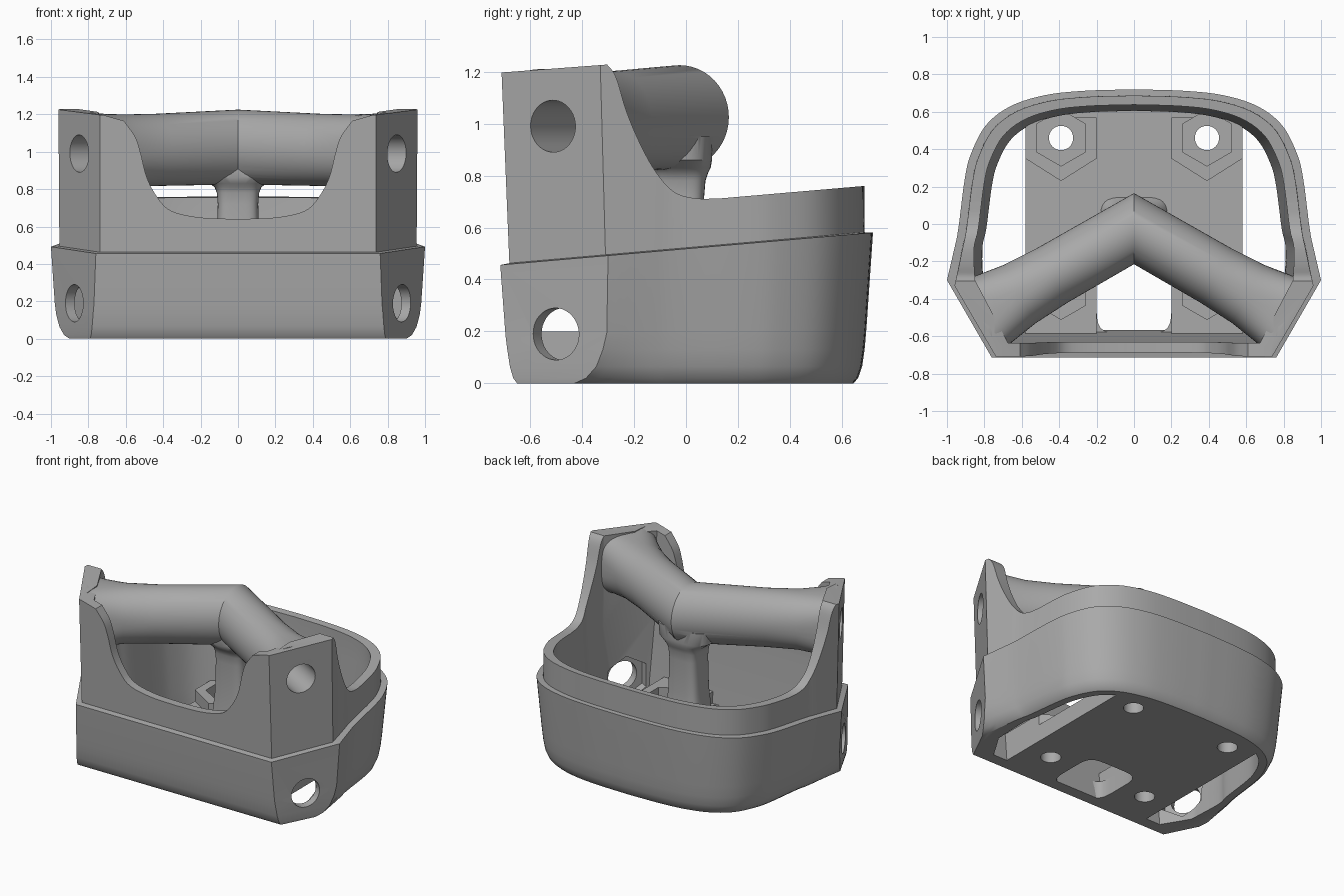
import bpy, bmesh, math
from mathutils import Vector

old = bpy.data.objects.get("Cube")
if old:
    bpy.data.objects.remove(old)

grey = bpy.data.materials.new("plain_grey")
grey.use_nodes = True
grey.diffuse_color = (0.4, 0.4, 0.4, 1)
grey.node_tree.nodes["Principled BSDF"].inputs["Base Color"].default_value = grey.diffuse_color


def loft(name, rings):
    """Closed solid skinned through rings that share one point count."""
    bm = bmesh.new()
    loops = [[bm.verts.new(p) for p in ring] for ring in rings]
    for a, b in zip(loops, loops[1:]):
        for i in range(len(a)):
            j = (i + 1) % len(a)
            bm.faces.new((a[i], a[j], b[j], b[i]))
    bm.faces.new(loops[0])
    bm.faces.new(loops[-1])
    bmesh.ops.recalc_face_normals(bm, faces=bm.faces)
    mesh = bpy.data.meshes.new(name)
    bm.to_mesh(mesh)
    bm.free()
    mesh.materials.append(grey)
    ob = bpy.data.objects.new(name, mesh)
    bpy.context.scene.collection.objects.link(ob)
    return ob


def combine(target, tool, operation="DIFFERENCE"):
    mod = target.modifiers.new("combine", "BOOLEAN")
    mod.operation, mod.solver, mod.object = operation, "EXACT", tool
    bpy.context.view_layer.objects.active = target
    bpy.ops.object.modifier_apply(modifier=mod.name)


def discard(*tools):
    for tool in tools:
        bpy.data.objects.remove(tool)


def smooth_path(pts, steps=5):
    """Catmull-Rom curve through the points."""
    v = [Vector(p) for p in pts]
    v = [2 * v[0] - v[1]] + v + [2 * v[-1] - v[-2]]
    out = []
    for a, b, c, d in zip(v, v[1:], v[2:], v[3:]):
        for k in range(steps):
            t = k / steps
            out.append(0.5 * (2 * b + (c - a) * t + (2 * a - 5 * b + 4 * c - d) * t * t
                              + (3 * b - a - 3 * c + d) * t ** 3))
    return out + [v[-2]]


SIDE = [(0.965, -0.15), (0.94, -0.03), (0.905, 0.24), (0.87, 0.38), (0.79, 0.53),
        (0.66, 0.63), (0.48, 0.688), (0.27, 0.712), (0, 0.72)]


def outline(s, front, back):
    """Plan shape: flat front, slanted corner facets, rounded rear."""
    half = [Vector(front)] + smooth_path([back] + [(x * s, y * s) for x, y in SIDE])
    return half + [Vector((-p.x, p.y)) for p in reversed(half[:-1])]


def ring(s, front, back, z, slope=0.0):
    return [(p.x, p.y, z + slope * p.y) for p in outline(s, front, back)]


def prism(name, pts, lo, hi, axis):
    """Extrude a 2D profile along the given axis."""
    def place(p, h):
        q = list(p)
        q.insert(axis, h)
        return q
    return loft(name, [[place(p, h) for p in pts] for h in (lo, hi)])


def rod(name, start, end, r, sides=40, turn=0.0):
    a, b = Vector(start), Vector(end)
    d = (b - a).normalized()
    u = d.orthogonal().normalized() if abs(d.z) > 0.9 else Vector((0, 0, 1))
    w = d.cross(u)
    angles = [math.tau * i / sides + turn for i in range(sides)]
    return loft(name, [[c + r * (u * math.cos(t) + w * math.sin(t)) for t in angles] for c in (a, b)])


def oval(center, across, up, n=2.0, count=48):
    """Superellipse ring spanned by two half-axis vectors."""
    def f(v):
        return math.copysign(abs(v) ** (2 / n), v)
    return [Vector(center) + Vector(across) * f(math.cos(math.tau * i / count))
            + Vector(up) * f(math.sin(math.tau * i / count)) for i in range(count)]


# Housing shell: rounded foot, flared lower band, stepped upper band
shell = loft("housing_shell", [
    ring(0.895, (0.79, -0.65), (0.9, -0.43), 0),
    ring(0.92, (0.785, -0.665), (0.93, -0.385), 0.02),
    ring(0.942, (0.78, -0.678), (0.955, -0.345), 0.065),
    ring(0.955, (0.775, -0.688), (0.972, -0.32), 0.13),
    ring(0.965, (0.77, -0.695), (0.98, -0.305), 0.2, 0.02),
    ring(1.0, (0.76, -0.715), (1.0, -0.3), 0.518, 0.087),
    ring(0.955, (0.738, -0.68), (0.955, -0.31), 0.522, 0.087),
    ring(0.95, (0.738, -0.71), (0.96, -0.33), 1.25, 0.075)])
void = loft("void", [
    ring(0.84, (0.69, -0.56), (0.79, -0.4), -0.1),
    ring(0.84, (0.69, -0.58), (0.82, -0.36), 0.15),
    ring(0.885, (0.68, -0.63), (0.85, -0.3), 0.6),
    ring(0.89, (0.67, -0.64), (0.85, -0.3), 1.4)])
sweep = smooth_path([(-0.31, 1.235), (-0.27, 1.18), (-0.23, 1.05), (-0.18, 0.93),
                     (-0.12, 0.82), (-0.05, 0.74), (0.03, 0.713), (0.12, 0.711)])
side_cut = prism("side_cut", [(-0.33, 1.4)] + [tuple(p) for p in sweep] + [(1, 0.787), (1, 1.4)], -2, 2, 0)
bowl = smooth_path([(0.61, 1.165), (0.55, 1.08), (0.52, 0.99), (0.49, 0.87), (0.44, 0.77),
                    (0.36, 0.685), (0.2, 0.648), (0, 0.64)])
bowl = [Vector((0.76, 1.4)), Vector((0.745, 1.203))] + bowl
bowl += [Vector((-p.x, p.y)) for p in reversed(bowl[:-1])]
front_cut = prism("front_cut", [tuple(p) for p in bowl], -1, -0.4, 1)
for cutter in (void, side_cut, front_cut):
    combine(shell, cutter)
discard(void, side_cut, front_cut)

# Floor plate between two open side slots
plan = []
for p in outline(0.87, (0.69, -0.6), (0.79, -0.4)):
    q = (max(-0.58, min(0.58, p.x)), p.y)
    if not plan or q != plan[-1]:
        plan.append(q)
floor = prism("floor_plate", plan, 0, 0.12, 2)

# Nut bosses standing on the floor
BOLTS = [(sx * 0.39, y, e) for sx in (-1, 1) for y, e in ((0.46, 1), (-0.36, -1))]
for x, y, e in BOLTS:
    end = 0.57 if e > 0 else -0.6
    boss = prism("boss", [(x - 0.19, end), (x - 0.19, y - e * 0.11), (x, y - e * 0.23),
                          (x + 0.19, y - e * 0.11), (x + 0.19, end)], 0.03, 0.2, 2)
    combine(floor, boss, "UNION")
    discard(boss)
for x, y, e in BOLTS:
    hole = rod("hole", (x, y, -0.1), (x, y, 0.5), 0.065)
    pocket = prism("pocket", [(x + 0.15 * math.sin(k * math.pi / 3), y + 0.15 * math.cos(k * math.pi / 3))
                              for k in range(6)], 0.1, 0.4, 2)
    for cutter in (hole, pocket):
        combine(floor, cutter)
    discard(hole, pocket)
drain = loft("drain", [oval((0, -0.39, z), (0.2, 0, 0), (0, 0.195, 0), 5) for z in (-0.1, 0.4)])
combine(floor, drain)
discard(drain)

# Bent cross bar, flaring into both corner facets
stations = [(0.94, 0.215, 0.21, 4), (0.84, 0.2, 0.2, 2.8), (0.7, 0.178, 0.193, 2.2), (0.5, 0.167, 0.193, 2)]
rings = []
for sx in (1, -1):
    for t, w, h, n in stations if sx > 0 else stations[::-1]:
        rings.append(oval((sx * 0.875 * t, -0.025 - 0.5 * t, 1.02 - 0.02 * t),
                          (sx * 0.5 * w, 0.866 * w, 0), (0, 0, h), n))
    if sx > 0:
        rings.append(oval((0, -0.025, 1.025), (0, 0.19, 0), (0, 0, 0.2)))
bar = loft("cross_bar", rings)

# Centre post with flared foot and head
post = loft("post", [oval((0, y, z), (w, 0, 0), (0, d, 0), n) for z, w, d, y, n in [
    (0.08, 0.2, 0.18, -0.01, 5), (0.14, 0.17, 0.15, -0.02, 4), (0.25, 0.14, 0.12, -0.03, 4),
    (0.5, 0.115, 0.1, -0.03, 4), (0.72, 0.108, 0.1, -0.03, 4), (0.78, 0.113, 0.105, -0.03, 4),
    (0.81, 0.125, 0.115, -0.03, 3.5), (0.83, 0.15, 0.13, -0.035, 3), (0.86, 0.19, 0.14, -0.04, 3),
    (0.95, 0.2, 0.14, -0.04, 3)]])
combine(bar, post, "UNION")
discard(post)

# Facet holes: deep upper bore into the bar, lower through hole with inner hex seat
for sx in (1, -1):
    n = Vector((sx * 0.863, -0.505, 0))
    top, low = Vector((sx * 0.845, -0.51, 0.99)), Vector((sx * 0.875, -0.5, 0.19))
    bore = rod("bore", top + n * 0.2, top - n * 0.5, 0.1)
    through = rod("through", low + n * 0.2, low - n * 0.2, 0.1)
    seat = rod("seat", low - n * 0.06, low - n * 0.22, 0.16, 6)
    for cutter in (bore, through, seat):
        combine(shell, cutter)
    combine(bar, bore)
    discard(bore, through, seat)

# Smooth shading with crisp edges
bpy.ops.object.select_all(action="DESELECT")
for ob in (shell, floor, bar):
    ob.select_set(True)
bpy.context.view_layer.objects.active = shell
bpy.ops.object.shade_smooth_by_angle(angle=math.radians(32))
